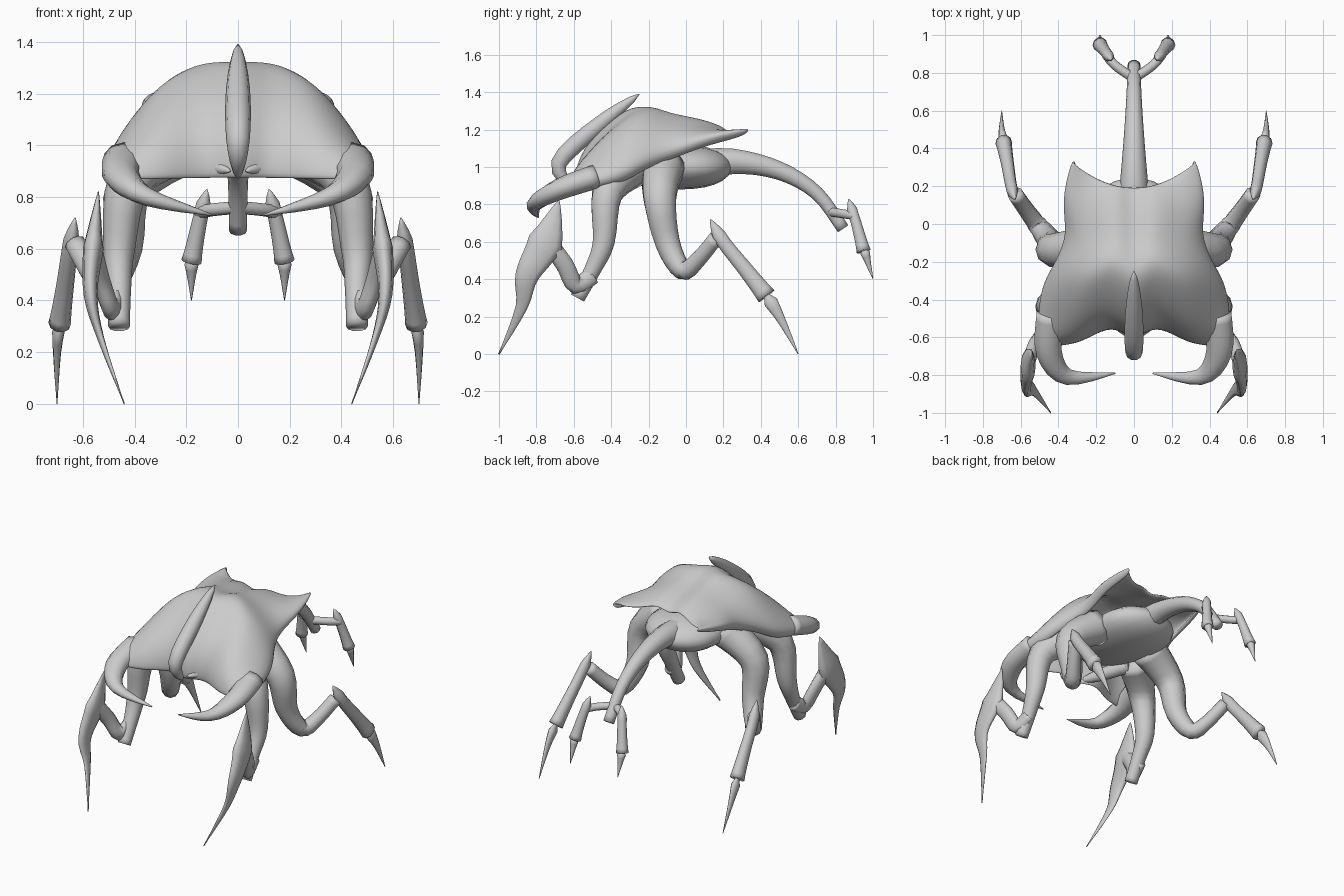
import bpy, bmesh, math
from mathutils import Vector

default_cube = bpy.data.objects.get("Cube")
if default_cube:
    bpy.data.objects.remove(default_cube, do_unlink=True)

colour = (0.6, 0.6, 0.6, 1)
grey = bpy.data.materials.new("plain_grey")
grey.use_nodes = True
grey.diffuse_color = colour
grey.node_tree.nodes["Principled BSDF"].inputs["Base Color"].default_value = colour


# Thickness rules along a limb, from its start (t = 0) to its end (t = 1)
def even(t):
    return 1


def spindle(t):
    return math.sin(math.pi * t) ** 0.7 if 0 < t < 1 else 0


def taper(t):
    return 0.35 + 0.65 * (1 - t) ** 2


def claw(t):
    return 1 - t * t


def leaf(t):
    return min(4 * t, 1.33 * (1 - t))


def club(t):
    return min(3 * t, 0.7 + 0.3 * t ** 3)


def smooth_path(points, steps=4):
    """Curve passing through every control point."""
    points = [Vector(point) for point in points]
    padded = [points[0]] + points + [points[-1]]
    result = []
    for a, b, c, d in zip(padded, padded[1:], padded[2:], padded[3:]):
        for step in range(steps):
            t = step / steps
            linear = (c - a) * t
            square = (2 * a - 5 * b + 4 * c - d) * t ** 2
            cubic = (3 * b - a - 3 * c + d) * t ** 3
            result.append(b + (linear + square + cubic) / 2)
    return result + [points[-1]]


def finish(name, bm, mirrored):
    """Turn a bmesh into a smooth grey object, mirrored across the middle if paired."""
    mesh = bpy.data.meshes.new(name)
    for face in bm.faces:
        face.smooth = True
    bm.to_mesh(mesh)
    bm.free()
    mesh.materials.append(grey)
    obj = bpy.data.objects.new(name, mesh)
    bpy.context.collection.objects.link(obj)
    if mirrored:
        mirror = obj.modifiers.new("mirror", 'MIRROR')
        mirror.use_clip = True
    return obj


def limb(name, path, radius, profile, flat=1, axis=(1, 0, 0), mirrored=True, sides=10):
    """Tube along a curved path; flat scales its width along the given axis."""
    bm = bmesh.new()
    points = smooth_path(path)
    last = len(points) - 1
    rings = []
    for i, point in enumerate(points):
        tangent = (points[min(i + 1, last)] - points[max(i - 1, 0)]).normalized()
        across = Vector(axis)
        across = (across - tangent * across.dot(tangent)).normalized()
        other = tangent.cross(across)
        size = radius * max(profile(i / last), 0.05)
        ring = []
        for k in range(sides):
            angle = math.tau * k / sides
            offset = across * math.cos(angle) * flat + other * math.sin(angle)
            ring.append(bm.verts.new(point + offset * size))
        rings.append(ring)
    for low, high in zip(rings, rings[1:]):
        for k in range(sides):
            n = (k + 1) % sides
            bm.faces.new((low[k], low[n], high[n], high[k]))
    bm.faces.new(reversed(rings[0]))
    bm.faces.new(rings[-1])
    bmesh.ops.recalc_face_normals(bm, faces=bm.faces)
    return finish(name, bm, mirrored)


def shell(name, spine, rim, columns=5):
    """Domed half shell between a spine and a rim, with a lip turned under."""
    bm = bmesh.new()
    grid = []
    for (spine_y, spine_z), (rim_x, rim_y, rim_z) in zip(spine, rim):
        row = []
        for c in range(columns + 1):
            u = c / columns
            y = spine_y + (rim_y - spine_y) * u ** 2
            z = spine_z + (rim_z - spine_z) * u ** 3
            # Hollows beside the front crest, low ridges beside the rear valley
            wave = math.sin(math.pi * min(2 * u, 1))
            if spine_y < -0.2:
                y += 0.08 * wave
            else:
                z += 0.04 * wave
            row.append(bm.verts.new((rim_x * u, y, z)))
        row.append(bm.verts.new((rim_x * 0.86, rim_y, rim_z - 0.06)))
        grid.append(row)
    for front, back in zip(grid, grid[1:]):
        for c in range(columns + 1):
            bm.faces.new((front[c], front[c + 1], back[c + 1], back[c]))
    obj = finish(name, bm, True)
    solid = obj.modifiers.new("thickness", 'SOLIDIFY')
    solid.thickness = 0.03
    solid.offset = -1
    subdivision = obj.modifiers.new("subdivision", 'SUBSURF')
    subdivision.levels = subdivision.render_levels = 2
    return obj


# Carapace, from the front lip to the rear horns
shell(
    "carapace",
    spine=[(-.62, .87), (-.62, 1), (-.55, 1.14), (-.42, 1.26),
           (-.28, 1.35), (-.1, 1.26), (.08, 1.23), (.2, 1.18)],
    rim=[(.47, -.67, .87), (.53, -.62, .92), (.54, -.45, .93), (.51, -.3, .98),
         (.44, -.2, 1.05), (.37, -.05, 1.1), (.41, .12, 1.17), (.35, .35, 1.22)],
)

# Pointed crest down the front of the carapace
limb("front_crest", [(0, -.25, 1.39), (0, -.46, 1.23), (0, -.68, 1.02), (0, -.6, .87)],
     0.05, spindle, mirrored=False)

# Body and drooping tail
limb("body", [(0, -.5, 1), (0, -.2, 1), (0, .1, 1), (0, .25, 1)],
     0.12, spindle, flat=2.2, mirrored=False, sides=16)
limb("tail", [(0, 0, 1), (0, .25, 1.03), (0, .5, .98), (0, .7, .86), (0, .84, .67)],
     0.1, taper, mirrored=False)

# Curved front pincers
limb("pincer", [(.44, -.48, .95), (.45, -.68, .88), (.35, -.81, .8), (.1, -.79, .73)],
     0.08, claw, flat=0.8, axis=(0, 0, 1))

# Fangs tucked beneath the carapace
limb("fang", [(.2, -.3, .95), (.1, -.5, .92), (.03, -.6, .9)], 0.05, claw)

# Front legs: thigh with a spur, rising shin and hooked blade
limb("front_thigh", [(.25, -.3, 1), (.42, -.42, .86), (.46, -.44, .6), (.46, -.5, .45), (.46, -.58, .3)],
     0.12, taper)
limb("front_shin", [(.47, -.5, .42), (.49, -.59, .37), (.53, -.65, .48), (.56, -.74, .6)],
     0.05, even, flat=0.7)
limb("front_blade", [(.54, -.68, .82), (.56, -.75, .6), (.57, -.85, .42), (.53, -.88, .25), (.44, -1, 0)],
     0.1, leaf, flat=0.4)

# Rear legs: bent thigh, long foot and pointed toe
limb("rear_thigh", [(.22, -.12, 1), (.42, -.14, .84), (.44, -.1, .6), (.5, -.02, .45), (.56, .06, .5), (.63, .16, .62)],
     0.12, taper)
limb("rear_foot", [(.63, .13, .72), (.65, .2, .6), (.67, .32, .45), (.69, .43, .31)],
     0.055, club, flat=0.8)
limb("rear_toe", [(.69, .42, .33), (.7, .5, .2), (.7, .6, 0)], 0.04, leaf, flat=0.6)

# Small legs at the tail end
limb("tail_arm", [(0, .77, .76), (.1, .84, .75), (.15, .9, .74)], 0.025, even)
limb("tail_foot", [(.12, .87, .83), (.15, .91, .7), (.18, .95, .55)], 0.04, club)
limb("tail_toe", [(.18, .95, .57), (.18, .97, .5), (.18, 1, .4)], 0.028, leaf)
